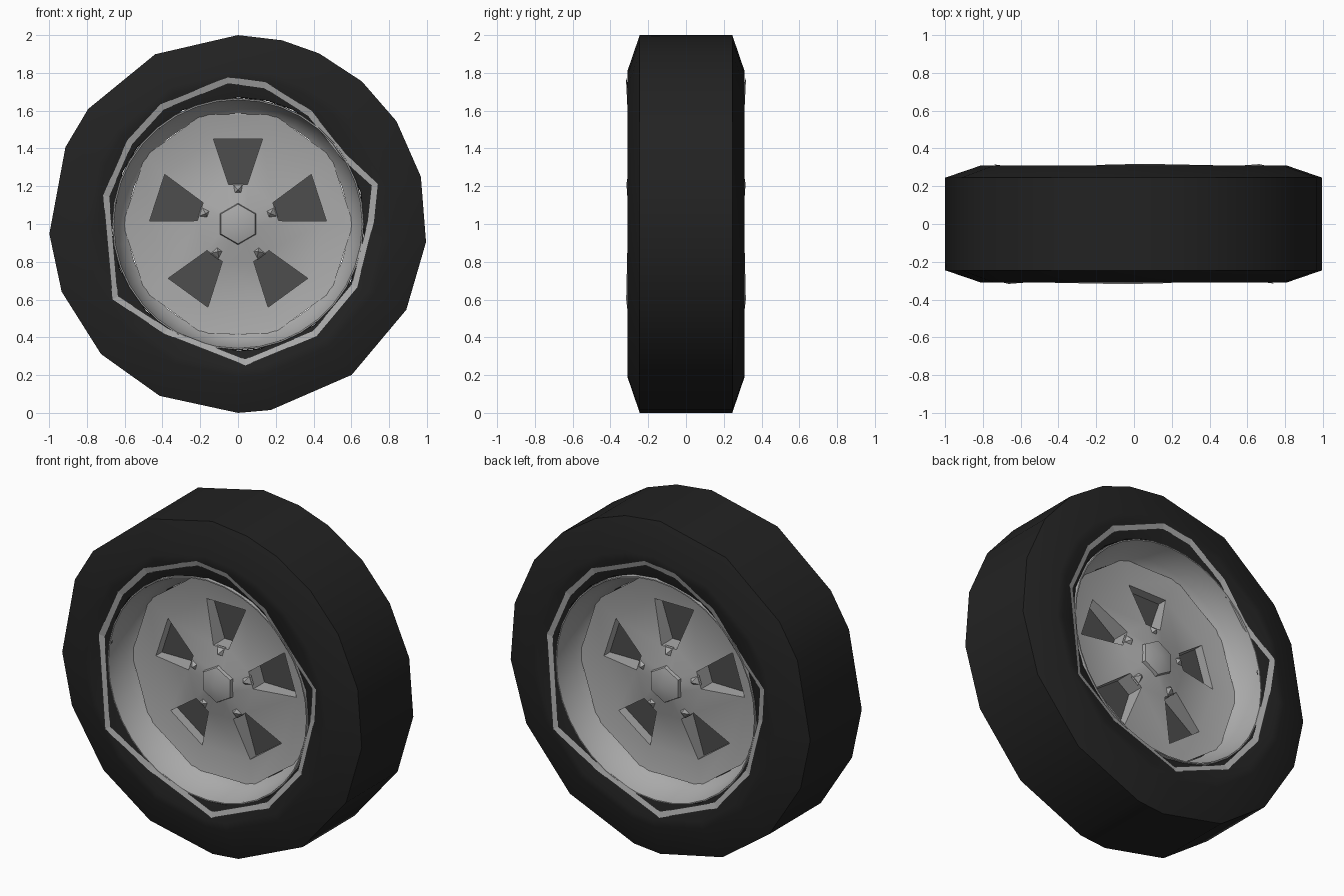
import bpy, bmesh, math
from math import sin, cos, pi, radians

if "Cube" in bpy.data.objects:
    bpy.data.objects.remove(bpy.data.objects["Cube"])


def material(name, v):
    m = bpy.data.materials.new(name)
    m.diffuse_color = (v, v, v, 1)
    m.use_nodes = True
    m.node_tree.nodes["Principled BSDF"].inputs["Base Color"].default_value = m.diffuse_color
    return m


rubber = material("black rubber", 0.016)
metal = material("silver metal", 0.40)
dark = material("dark grey", 0.075)


def make(name, verts, faces, mat, turn=0, smooth=None):
    """Mesh object around the axle; turn = pi gives the rear side."""
    me = bpy.data.meshes.new(name)
    me.from_pydata(verts, [], faces)
    bm = bmesh.new()
    bm.from_mesh(me)
    bmesh.ops.remove_doubles(bm, verts=bm.verts, dist=1e-5)
    bmesh.ops.recalc_face_normals(bm, faces=bm.faces)
    # open shells: make the front of each side face outwards
    if turn is not None and sum(f.normal.y * f.calc_area() for f in bm.faces) > 0:
        bmesh.ops.reverse_faces(bm, faces=bm.faces)
    bm.to_mesh(me)
    bm.free()
    me.materials.append(mat)
    ob = bpy.data.objects.new(name, me)
    bpy.context.collection.objects.link(ob)
    ob.location = (0, 0, 1)
    ob.rotation_euler = (0, 0, turn or 0)
    if smooth:
        bpy.ops.object.select_all(action='DESELECT')
        ob.select_set(True)
        bpy.context.view_layer.objects.active = ob
        bpy.ops.object.shade_smooth_by_angle(angle=radians(smooth))
    return ob


def lathe(name, profile, angles, mat, turn=0, smooth=None):
    """Revolve (radius, y) points round the y axis at the given angles."""
    n, k = len(angles), len(profile)
    verts = [(r * cos(a), y, r * sin(a)) for a in angles for r, y in profile]
    faces = [(i * k + j, i * k + j + 1, (i + 1) % n * k + j + 1, (i + 1) % n * k + j)
             for i in range(n) for j in range(k - 1)]
    return make(name, verts, faces, mat, turn, smooth)


def even(n, start=0.0):
    return [start + 2 * pi * i / n for i in range(n)]


# tyre: uneven low-poly outline, one closed loop profile
tyre_angles = [radians(a) for a in (90, 76.5, 64.5, 49, 33, 14.5, -5.5, -27, -53, -80,
                                    -90, -114.5, -136.5, -159, -177, -204, -217.5, -244)]
half = [(0.672, 0.28), (0.77, 0.309), (0.81, 0.31), (1.0, 0.245)]
tyre_profile = [(r, -y) for r, y in half] + half[::-1] + [(0.67, 0.0), (0.672, -0.28)]
lathe("tyre", tyre_profile, tyre_angles, rubber, None, 70)

# brake disc seen through the wheel openings
lathe("brake_disc", [(0, -0.055), (0.57, -0.055), (0.57, 0.055), (0, 0.055)],
      even(24), dark, None, 30)

# uneven outline of the sidewall stripe: (angle, radius)
stripe = [(94, .78), (79, .765), (57, .715), (33, .68), (16, .77), (1, .72), (-28, .715),
          (-55, .725), (-87, .75), (-124, .70), (-149, .775), (-192, .73), (-217, .735),
          (-237, .755)]


def wall_y(r):
    return -(0.287 + (r - 0.672) * 0.29)


def spoke_point(k, u, v, y):
    """Point v along opening k's direction, u across it."""
    a = pi / 2 + k * 2 * pi / 5
    return (v * cos(a) - u * sin(a), y, v * sin(a) + u * cos(a))


for side, turn in (("front", 0), ("rear", pi)):
    # light stripe on the sidewall
    verts = []
    for a, r in stripe:
        a = radians(a)
        for q in (r, r - 0.033):
            verts.append((q * cos(a), wall_y(q), q * sin(a)))
    n = len(stripe)
    faces = [(2 * i, 2 * i + 1, (2 * i + 3) % (2 * n), (2 * i + 2) % (2 * n)) for i in range(n)]
    make(side + "_stripe", verts, faces, metal, turn)

    # rim barrel
    lathe(side + "_rim", [(0.668, -0.27), (0.665, -0.292), (0.658, -0.292),
                          (0.625, -0.16), (0.585, -0.125)], even(36), metal, turn, 50)

    # spoked wheel face: five sectors, each with a trapezoid opening
    verts, faces = [], []
    s = sin(pi / 10)
    c = cos(pi / 10)
    rows = [(0.06 * s, 0.06 * c, -0.195), (0.05, 0.21, -0.163),
            (0.13, 0.45, -0.112), (0.61 * s, 0.61 * c, -0.14)]
    for k in range(5):
        base = len(verts)
        for u, v, y in rows:
            verts += [spoke_point(k, u, v, y), spoke_point(k, -u, v, y),
                      spoke_point(k + 1, -u, v, y)]
        for j in range(3):
            b = base + 3 * j
            if j != 1:
                faces.append((b, b + 1, b + 4, b + 3))   # above / below opening
            faces.append((b, b + 3, b + 5, b + 2))       # spoke
    make(side + "_wheel_face", verts, faces, metal, turn, 60)

    # inner walls of the openings
    verts, faces = [], []
    for k in range(5):
        b = len(verts)
        for u, v, y in ((.05, .21, -.163), (-.05, .21, -.163),
                        (-.13, .45, -.112), (.13, .45, -.112)):
            verts += [spoke_point(k, u, v, y), spoke_point(k, u, v, -0.055)]
        faces += [(b + 2 * i, b + 2 * i + 1, b + (2 * i + 3) % 8, b + (2 * i + 2) % 8)
                  for i in range(4)]
    make(side + "_opening_walls", verts, faces, metal, turn)

    # wheel nuts
    verts, faces = [], []
    for k in range(5):
        b = len(verts)
        verts += [spoke_point(k, u, v, y) for u, v, y in
                  ((-.03, .215, -.155), (.03, .215, -.155), (.025, .16, -.16),
                   (-.025, .16, -.16), (0, .18, -.195))]
        faces += [(b + i, b + (i + 1) % 4, b + 4) for i in range(4)]
    make(side + "_wheel_nuts", verts, faces, metal, turn)

    # hub cap
    lathe(side + "_hub_cap", [(0.115, -0.165), (0.105, -0.205), (0.0, -0.235)],
          even(6, pi / 6), metal, turn, 40)
